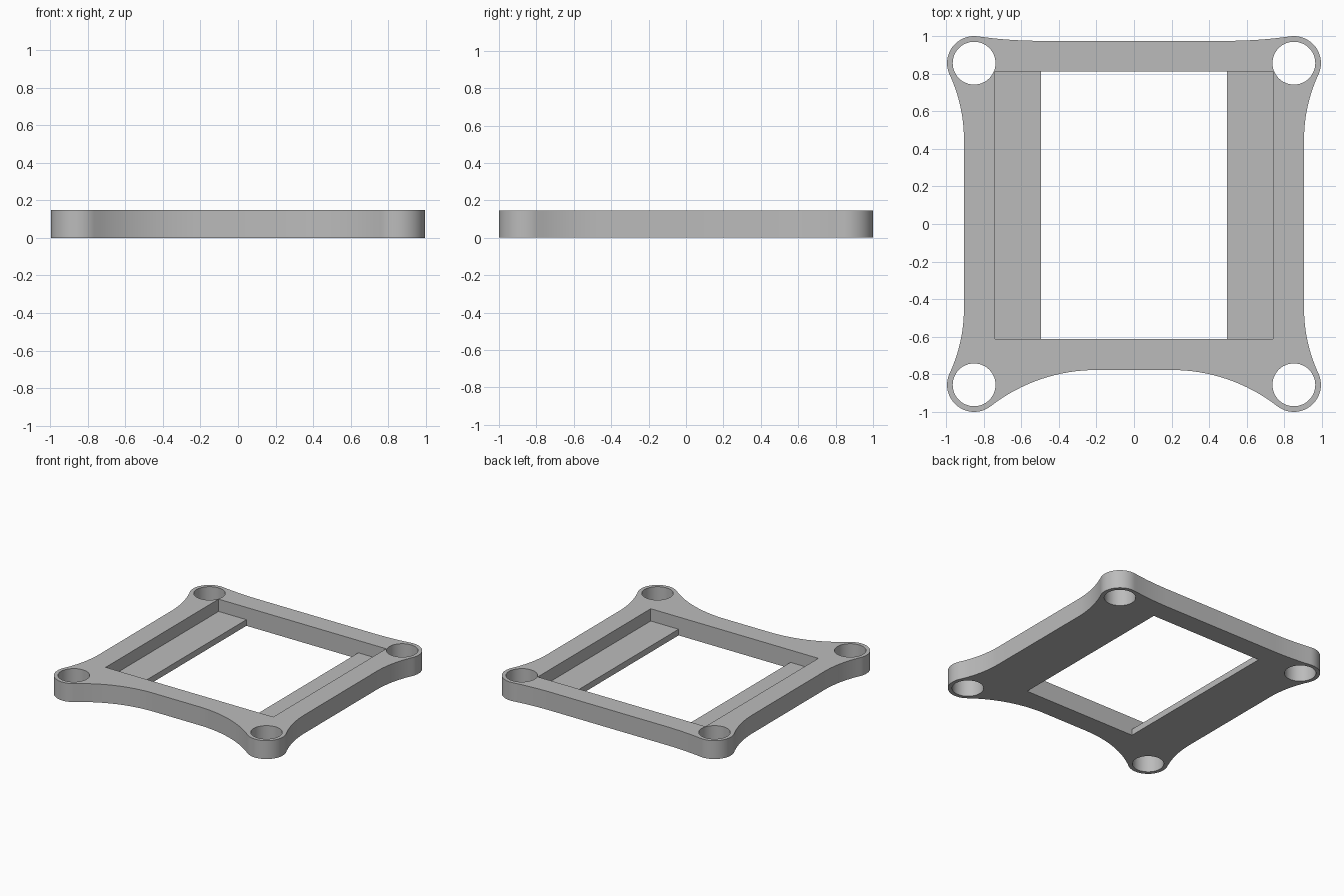
import bpy, bmesh, math
from mathutils import Vector

if "Cube" in bpy.data.objects:
    bpy.data.objects.remove(bpy.data.objects["Cube"])

H = 0.147                        # plate height
CX, CY, R = 0.851, 0.856, 0.144  # corner lug centre and radius
HOLE = 0.114

grey = bpy.data.materials.new("plain grey")
grey.diffuse_color = (0.5, 0.5, 0.5, 1)
grey.use_nodes = True
grey.node_tree.nodes["Principled BSDF"].inputs["Base Color"].default_value = grey.diffuse_color


def prism(name, pts, z0, z1):
    """Extrude a closed counter-clockwise outline from z0 to z1."""
    bm = bmesh.new()
    face = bm.faces.new([bm.verts.new((x, y, z0)) for x, y in pts])
    new = bmesh.ops.extrude_face_region(bm, geom=[face])["geom"]
    bmesh.ops.translate(bm, vec=(0, 0, z1 - z0),
                        verts=[v for v in new if isinstance(v, bmesh.types.BMVert)])
    bmesh.ops.recalc_face_normals(bm, faces=bm.faces)
    me = bpy.data.meshes.new(name)
    bm.to_mesh(me)
    bm.free()
    me.materials.append(grey)
    ob = bpy.data.objects.new(name, me)
    bpy.context.collection.objects.link(ob)
    return ob


def arc(c, r, a0, a1, n):
    return [(c[0] + r * math.cos(a0 + (a1 - a0) * i / n),
             c[1] + r * math.sin(a0 + (a1 - a0) * i / n)) for i in range(n + 1)]


def rect(x, y0, y1):
    return [(-x, y0), (x, y0), (x, y1), (-x, y1)]


def corner(sy, side, flat, flat_end):
    """Right-hand lug with the concave fillets that blend it into both edges.
    side: x of the straight side, flat: |y| of the end edge, flat_end: where it stops."""
    lug = Vector((CX, CY))
    # side fillet, tangent to the straight side at y = 0.45
    dx, dy = side - CX, CY - 0.45
    r1 = (dx * dx + dy * dy - R * R) / (2 * (R - dx))
    c1 = Vector((side + r1, 0.45))
    d1 = lug - c1
    a1 = math.atan2(d1.y, d1.x)
    # end fillet, tangent to the end edge at x = flat_end
    dx, dy = CX - flat_end, flat - CY
    r2 = (dx * dx + dy * dy - R * R) / (2 * (R - dy))
    c2 = Vector((flat_end, flat + r2))
    d2 = lug - c2
    a2 = math.atan2(d2.y, d2.x)
    pts = arc(c1, r1, math.pi, a1, 12)
    pts += arc(lug, R, a1 - math.pi, a2 + math.pi, 28)[1:-1]
    pts += arc(c2, r2, a2, -math.pi / 2, 16)
    return [(x, sy * y) for x, y in pts]


# Outer outline: right half, then mirrored to the left
right = corner(-1, 0.905, 0.777, 0.2)[::-1] + corner(1, 0.905, 0.975, 0.5)
outline = right + [(-x, y) for x, y in reversed(right)]
frame = prism("mounting_frame", outline, 0, H)

# Cutters: through window, upper pocket that leaves two side ledges, screw holes
cutters = [prism("window_cutter", rect(0.494, -0.612, 0.812), -0.1, 0.3),
           prism("pocket_cutter", rect(0.74, -0.612, 0.812), 0.049, 0.3)]
for sx in (-1, 1):
    for sy in (-1, 1):
        ring = arc((sx * CX, sy * CY), HOLE, 0, 2 * math.pi, 48)[:-1]
        cutters.append(prism("hole_cutter", ring, -0.1, 0.3))

bpy.context.view_layer.objects.active = frame
for c in cutters:
    c.hide_render = True
    mod = frame.modifiers.new("cut", 'BOOLEAN')
    mod.operation, mod.solver, mod.object = 'DIFFERENCE', 'EXACT', c
    bpy.ops.object.modifier_apply(modifier=mod.name)
for c in cutters:
    bpy.data.objects.remove(c)

# Smooth curved walls, keep crisp edges
bpy.ops.object.select_all(action='DESELECT')
frame.select_set(True)
bpy.ops.object.shade_smooth_by_angle(angle=math.radians(30))
